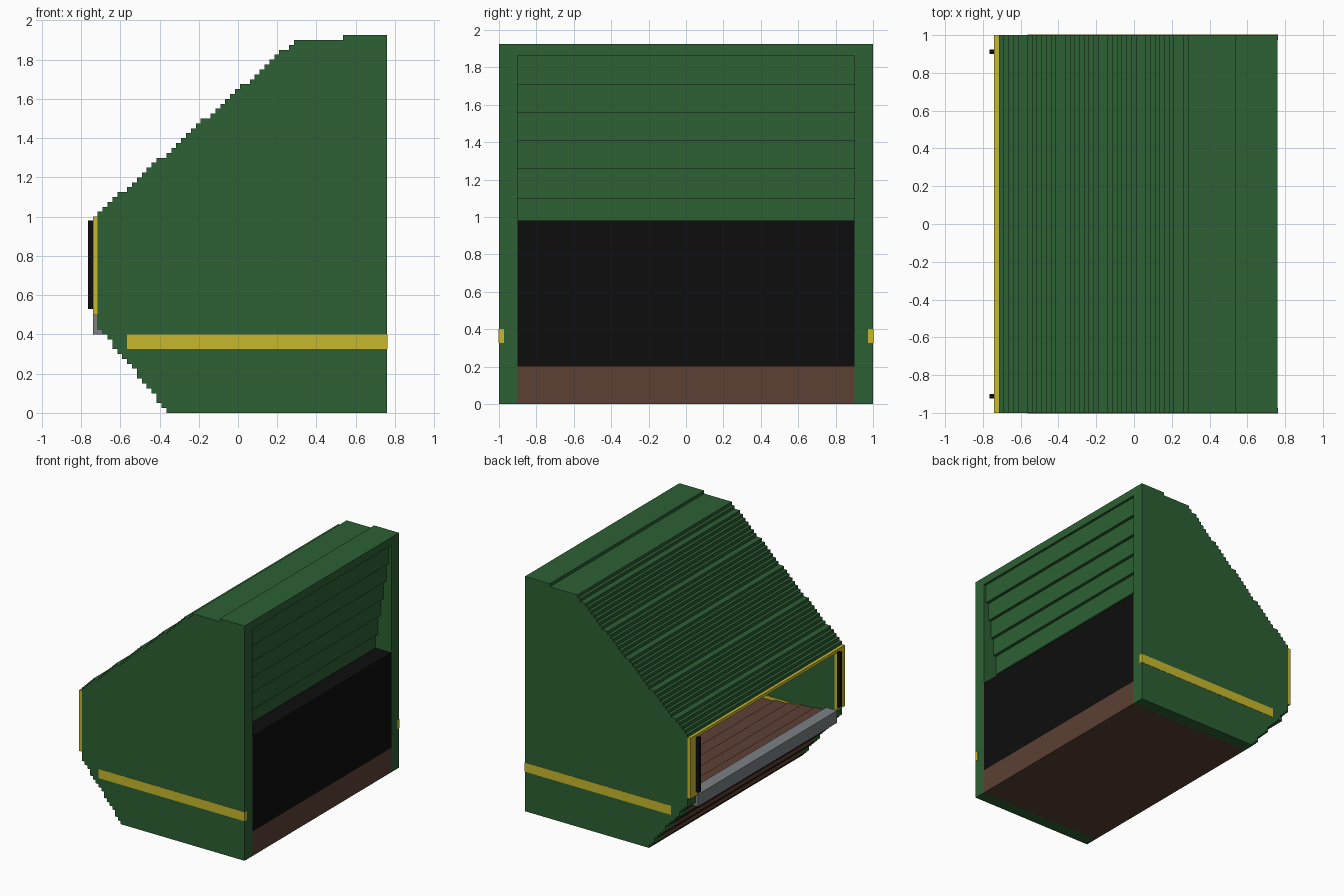
import bpy
import bmesh

if "Cube" in bpy.data.objects:
    bpy.data.objects.remove(bpy.data.objects["Cube"])

U = 0.025                       # step size of the stair-like outline
BACK, NOSE = 0.76, -0.715       # x limits of the shell
OUT, INN = 1.0, 0.9             # wall outer and inner y


def material(name, rgb):
    m = bpy.data.materials.new(name)
    m.use_nodes = True
    colour = (*rgb, 1)
    m.diffuse_color = colour
    bsdf = m.node_tree.nodes["Principled BSDF"]
    bsdf.inputs["Base Color"].default_value = colour
    bsdf.inputs["Roughness"].default_value = 0.8
    return m


GREEN = material("green", (0.026, 0.116, 0.034))
YELLOW = material("yellow", (0.58, 0.485, 0.027))
BLACK = material("black", (0.004, 0.004, 0.004))
BROWN = material("brown", (0.107, 0.051, 0.034))
GREY = material("grey", (0.2, 0.22, 0.235))


def prism(name, profile, y0, y1, mat):
    """Extrude an x-z outline along y."""
    bm = bmesh.new()
    face = bm.faces.new([bm.verts.new((x, y0, z)) for x, z in profile])
    ext = bmesh.ops.extrude_face_region(bm, geom=[face])
    verts = [v for v in ext["geom"] if isinstance(v, bmesh.types.BMVert)]
    bmesh.ops.translate(bm, verts=verts, vec=(0, y1 - y0, 0))
    bmesh.ops.recalc_face_normals(bm, faces=bm.faces)
    mesh = bpy.data.meshes.new(name)
    bm.to_mesh(mesh)
    bm.free()
    mesh.materials.append(mat)
    obj = bpy.data.objects.new(name, mesh)
    bpy.context.collection.objects.link(obj)
    return obj


def box(name, x0, x1, y0, y1, z0, z1, mat):
    return prism(name, [(x0, z0), (x1, z0), (x1, z1), (x0, z1)], y0, y1, mat)


# Stepped underside, from the base up to the nose
lower = []
x = -0.365
for row in range(17):
    if row and row not in (3, 8, 14):
        x -= U
    lower += [(x, row * U), (x, (row + 1) * U)]
lower.append((NOSE, 17 * U))

# Stepped roof line, from the nose up to the ridge
roof = []
x, z = NOSE, 1.025
for level in range(35):
    width = 2 * U if level in (4, 11, 19, 26, 33) else U
    roof += [(x, z), (x + width, z)]
    x, z = x + width, z + U
roof += [(x, 1.9), (0.535, 1.9), (0.535, 1.925), (BACK, 1.925)]

# Side walls with stripes outside and inside
for side, s in (("right", -1), ("left", 1)):
    prism(side + "_wall", lower + roof + [(BACK, 0)], s * INN, s * OUT, GREEN)
    box(side + "_stripe", -0.565, BACK + 0.002, s * 0.973, s * 1.002, 0.325, 0.4, YELLOW)
    box(side + "_inner_stripe", -0.565, 0.61, s * 0.895, s * 0.905, 0.38, 0.455, YELLOW)
    box(side + "_frame_post", NOSE - U, NOSE, s * INN, s * OUT, 0.5, 1.0, YELLOW)
    box(side + "_black_strip", NOSE - 2 * U, NOSE - U, s * 0.9, s * 0.925, 0.53, 0.98, BLACK)

# Roof shell between the walls
under = [(px, pz - 2 * U) for px, pz in reversed(roof)]
prism("roof", roof + under, -INN, INN, GREEN)

# Opening frame and sill
box("frame_top", NOSE - U, NOSE, -INN, INN, 0.975, 1.0, YELLOW)
box("sill", NOSE - U, -0.64, -INN, INN, 0.4, 0.5, GREY)

# Wooden hull whose floor boards step down inwards
boards = []
n = 11
for i in range(n):
    x0 = -0.66 + i * 0.12
    top = 0.475 - i * 0.012
    boards += [(x0, top), (min(x0 + 0.12, 0.62), top)]
hull = lower[:-1] + boards + [(0.62, 0.2), (BACK, 0.2), (BACK, 0)]
prism("wooden_hull", hull, -INN, INN, BROWN)

# Black bench at the back
box("back_panel", 0.61, BACK, -INN, INN, 0.2, 0.98, BLACK)

# Overlapping back slats, each lower one set deeper
edges = [1.875, 1.705, 1.555, 1.405, 1.26, 1.1, 0.98]
for i, (top, bottom) in enumerate(zip(edges, edges[1:])):
    face_x = 0.74 - i * U
    box("back_slat_%d" % (i + 1), face_x - 0.05, face_x, -INN, INN, bottom, top, GREEN)
box("top_rail", 0.68, BACK, -INN, INN, 1.86, 1.9, GREEN)
